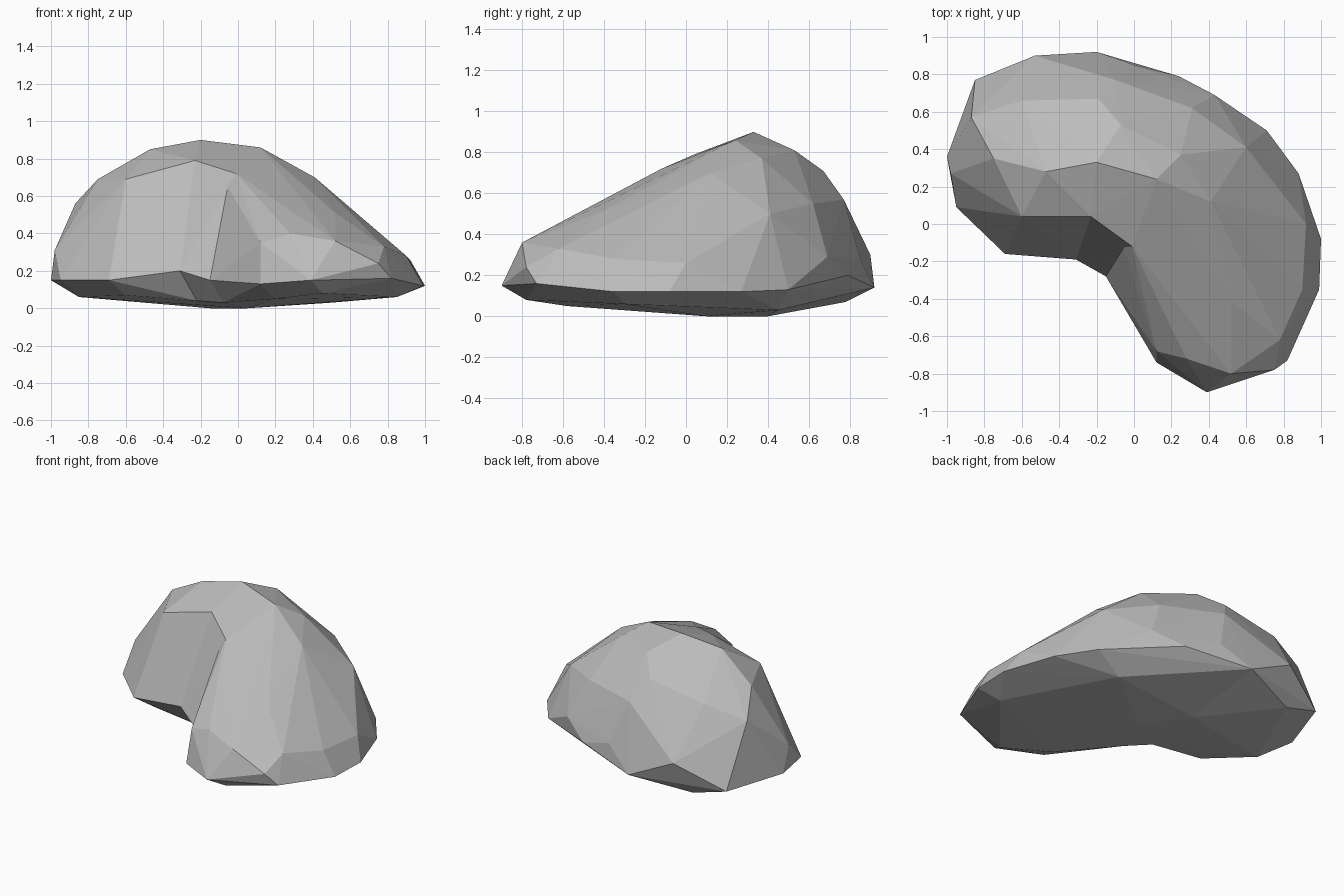
import bpy
import bmesh

default_cube = bpy.data.objects.get("Cube")
if default_cube:
    bpy.data.objects.remove(default_cube, do_unlink=True)

# One plain stone colour
stone = bpy.data.materials.new("stone_grey")
stone.use_nodes = True
stone_colour = (0.5, 0.5, 0.5, 1)
stone.diffuse_color = stone_colour
stone.node_tree.nodes["Principled BSDF"].inputs["Base Color"].default_value = stone_colour

# Corners of the crown, back and base that every lobe shares
core = [
    (-.2, .33, .9), (.12, .24, .86), (-.07, .53, .81), (-.19, .67, .71),
    (-.1, .77, .57), (0, .85, .28), (-.2, .92, .14), (-.15, .4, 0), (.05, .1, 0),
]

# Two folds where the hollow front bends, each listed from ridge to rim
left_fold = [(-.23, .04, .79), (-.31, -.19, .2), (-.22, -.08, .04)]
right_fold = [(-.01, -.12, .72), (-.15, -.28, .15), (-.08, -.2, .03)]

# Round lobe towards -x: ridge, flank, rim, underside
round_lobe = [
    (-.6, .04, .69), (-.47, .28, .85), (-.75, .35, .69), (-.6, .66, .64),
    (-.87, .57, .56), (-.98, .27, .31), (-.53, .9, .3),
    (-1, .36, .15), (-.95, .09, .15), (-.69, -.16, .15), (-.85, .77, .14),
    (-.85, .2, .06), (-.6, -.06, .07), (-.6, .78, .07),
]

# Long lobe sweeping forward on +x: ridge, flank, rim, underside
long_lobe = [
    (.41, .12, .7), (.25, .37, .77), (.31, .62, .55), (.6, .41, .5),
    (.52, -.41, .51), (.28, -.72, .4), (.52, -.8, .36), (.12, -.68, .35),
    (.78, -.62, .33), (.9, -.35, .28), (.92, 0, .26), (.43, .69, .29),
    (.12, -.74, .13), (.39, -.9, .15), (.75, -.78, .24), (.82, -.73, .16),
    (.99, -.35, .12), (1, -.08, .12), (.88, .27, .12), (.71, .5, .13),
    (.24, .79, .2), (.2, -.58, .05), (.45, -.78, .08), (.85, -.3, .06), (.5, .45, .03),
]


def faceted_block(name, corners):
    """Wrap the corners in a flat-faced convex block."""
    bm = bmesh.new()
    for corner in corners:
        bm.verts.new(corner)
    hull = bmesh.ops.convex_hull(bm, input=bm.verts[:])
    spare = {v for v in hull["geom_interior"] + hull["geom_unused"]
             if isinstance(v, bmesh.types.BMVert)}
    bmesh.ops.delete(bm, geom=list(spare), context="VERTS")
    bmesh.ops.recalc_face_normals(bm, faces=bm.faces[:])
    mesh = bpy.data.meshes.new(name)
    bm.to_mesh(mesh)
    bm.free()
    mesh.materials.append(stone)
    block = bpy.data.objects.new(name, mesh)
    bpy.context.scene.collection.objects.link(block)
    return block


# Three overlapping blocks form the bent boulder
boulder = faceted_block("boulder", core + left_fold + round_lobe)
pieces = [
    faceted_block("saddle_piece", core + left_fold + right_fold),
    faceted_block("long_lobe_piece", core + right_fold + long_lobe),
]

# Fuse the blocks into one solid stone
for piece in pieces:
    fuse = boulder.modifiers.new("fuse_" + piece.name, "BOOLEAN")
    fuse.operation = "UNION"
    fuse.solver = "EXACT"
    fuse.object = piece

bpy.context.view_layer.update()
fused = bpy.data.meshes.new_from_object(
    boulder.evaluated_get(bpy.context.evaluated_depsgraph_get()))
boulder.modifiers.clear()
boulder.data = fused
fused.name = "boulder"
for piece in pieces:
    bpy.data.objects.remove(piece, do_unlink=True)
